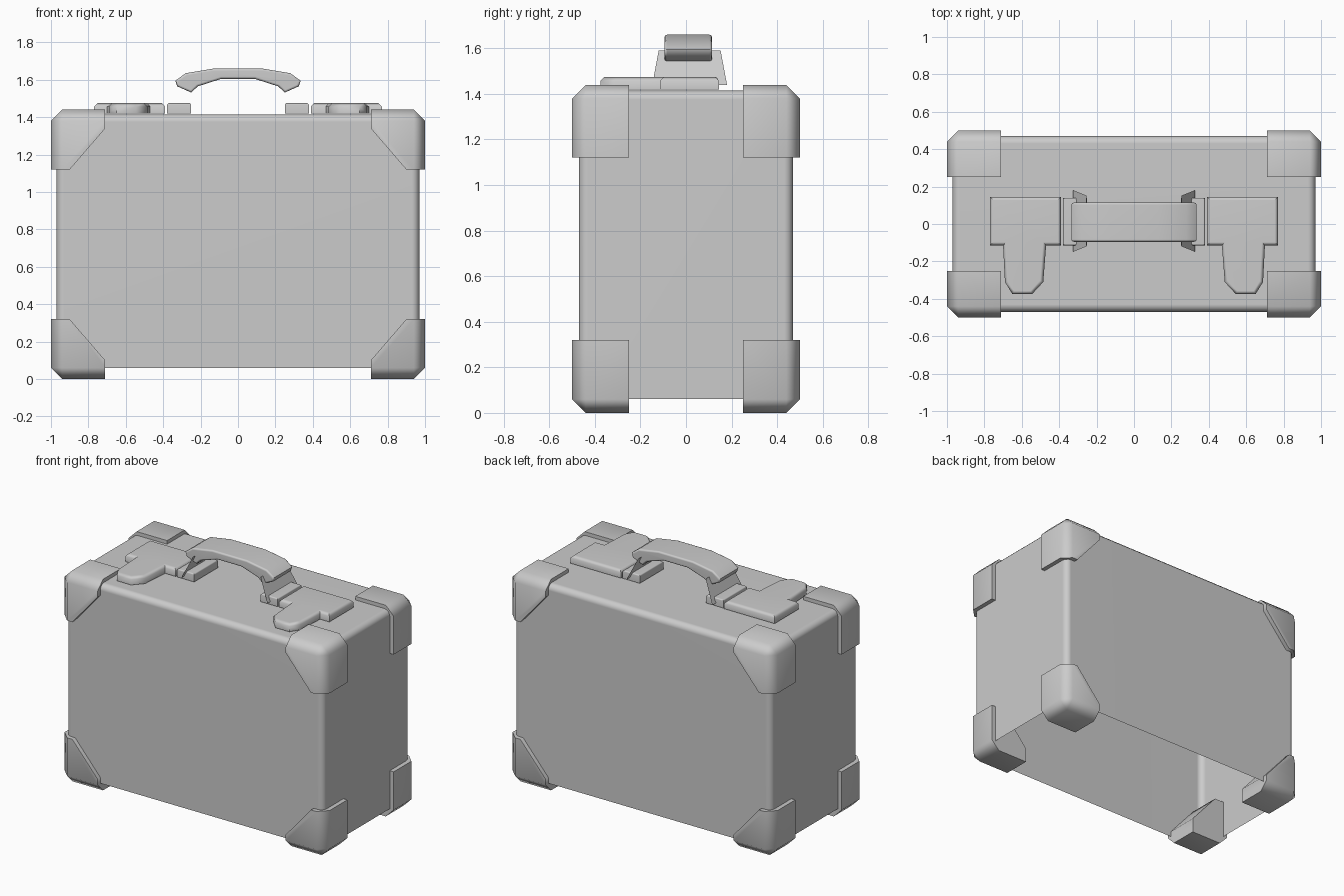
import bpy, bmesh, math

cube = bpy.data.objects.get("Cube")
if cube:
    bpy.data.objects.remove(cube, do_unlink=True)

# One plain grey for every part
grey = bpy.data.materials.new("plain_grey")
grey.use_nodes = True
COLOUR = (0.6, 0.6, 0.6, 1)
grey.diffuse_color = COLOUR
grey.node_tree.nodes["Principled BSDF"].inputs["Base Color"].default_value = COLOUR


def finish(bm, name, angle=50):
    """Turn a bmesh into a smooth-shaded object with sharp hard edges."""
    bmesh.ops.recalc_face_normals(bm, faces=bm.faces)
    mesh = bpy.data.meshes.new(name)
    bm.to_mesh(mesh)
    bm.free()
    mesh.materials.append(grey)
    mesh.shade_smooth()
    mesh.set_sharp_from_angle(angle=math.radians(angle))
    obj = bpy.data.objects.new(name, mesh)
    bpy.context.collection.objects.link(obj)
    weighted = obj.modifiers.new("even_shading", 'WEIGHTED_NORMAL')
    weighted.keep_sharp = True
    return obj


def prism(points, direction):
    """Extrude a closed outline of 3D points along a direction."""
    bm = bmesh.new()
    face = bm.faces.new([bm.verts.new(p) for p in points])
    new = bmesh.ops.extrude_face_region(bm, geom=[face], use_keep_orig=True)["geom"]
    bmesh.ops.translate(bm, vec=direction, verts=[v for v in new if isinstance(v, bmesh.types.BMVert)])
    bmesh.ops.recalc_face_normals(bm, faces=bm.faces)
    return bm


def bevel(bm, test, width, segments=1):
    edges = [e for e in bm.edges if test(*(v.co for v in e.verts))]
    bmesh.ops.bevel(bm, geom=edges, offset=width, segments=segments, profile=0.5,
                    affect='EDGES', clamp_overlap=True)


def near(a, b):
    return abs(a - b) < 1e-4


# Case body, open underneath, rounded on the upright and top edges
X, Y, BASE, TOP = 0.97, 0.47, 0.06, 1.415
bm = prism([(-X, -Y, BASE), (X, -Y, BASE), (X, Y, BASE), (-X, Y, BASE)], (0, 0, TOP - BASE))
bevel(bm, lambda a, b: not (near(a.z, BASE) and near(b.z, BASE)), 0.04, 3)
bm.normal_update()
under = [f for f in bm.faces if abs(f.normal.z) > 0.99 and near(f.calc_center_median().z, BASE)]
bmesh.ops.delete(bm, geom=under, context='FACES')
finish(bm, "case_body")

# Corner guards: a block cut on the slant, chamfered on its outer edges
HEIGHT = 1.44
guard = [(1, 0), (0.71, 0), (0.71, 0.1), (0.9, 0.32), (1, 0.32)]


def outer_edge(a, b):
    planes = [near(abs(a.x), 1) and near(abs(b.x), 1),
              near(abs(a.y), 0.5) and near(abs(b.y), 0.5),
              any(near(a.z, z) and near(b.z, z) for z in (0, HEIGHT))]
    return sum(planes) >= 2


for sx, side in ((1, "left"), (-1, "right")):
    for sy, end in ((-1, "front"), (1, "back")):
        for level in ("lower", "upper"):
            outline = [(sx * x, sy * 0.25, z if level == "lower" else HEIGHT - z) for x, z in guard]
            bm = prism(outline, (0, sy * 0.25, 0))
            bevel(bm, outer_edge, 0.06)
            finish(bm, f"corner_guard_{level}_{end}_{side}")

# Latches, handle mounts and handle tabs, one of each per side
latch = [(0.39, 0.145), (0.77, 0.145), (0.77, -0.115), (0.70, -0.115), (0.69, -0.31),
         (0.65, -0.375), (0.545, -0.375), (0.485, -0.31), (0.47, -0.115), (0.39, -0.115)]
mount = [(0.25, 0.14), (0.38, 0.14), (0.38, -0.115), (0.25, -0.115)]
PLATE_BASE, PLATE_TOP = 1.42, 1.475

for s, side in ((1, "left"), (-1, "right")):
    for name, shape, width in (("latch", latch, 0.018), ("handle_mount", mount, 0.008)):
        bm = prism([(s * x, y, PLATE_BASE) for x, y in shape], (0, 0, PLATE_TOP - PLATE_BASE))
        bevel(bm, lambda a, b: near(a.z, PLATE_TOP) and near(b.z, PLATE_TOP), width)
        finish(bm, f"{name}_{side}")
    # Thin sloping tab joining the mount to the handle
    bm = bmesh.new()
    tab = [(0.325, -0.148, 1.44), (0.325, 0.18, 1.44), (0.255, 0.152, 1.59), (0.255, -0.12, 1.59)]
    bm.faces.new([bm.verts.new((s * x, y, z)) for x, y, z in tab])
    finish(bm, f"handle_tab_{side}")

# Arched handle, softened along both rims
half = [(0.13, 1.66), (0.28, 1.635), (0.335, 1.595), (0.325, 1.565),
        (0.25, 1.532), (0.215, 1.565), (0.09, 1.605)]
arch = half + [(-x, z) for x, z in reversed(half)]
bm = prism([(x, -0.095, z) for x, z in arch], (0, 0.21, 0))
bevel(bm, lambda a, b: near(a.y, b.y), 0.012, 2)
finish(bm, "handle")
